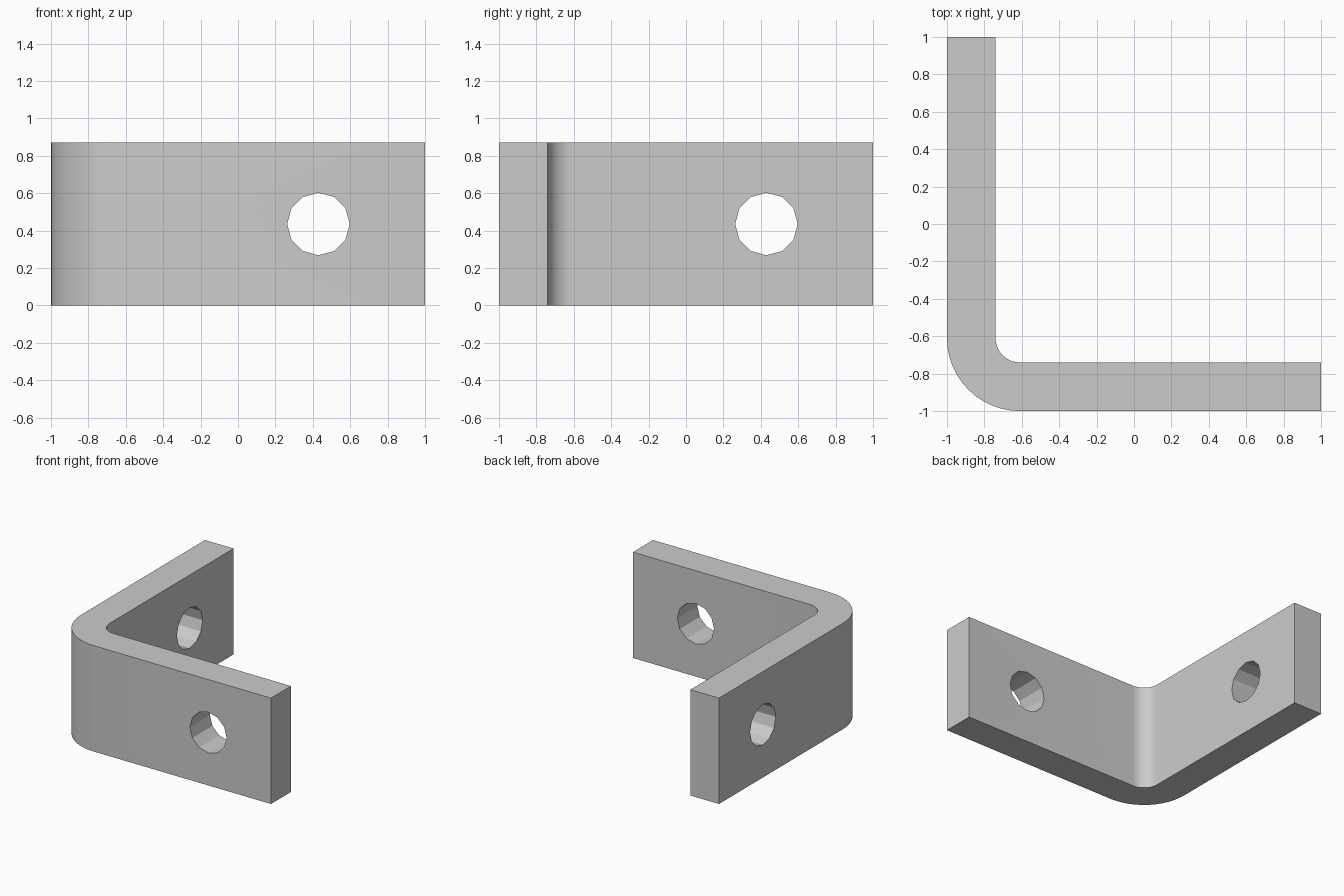
import bpy, bmesh, math
from mathutils import Matrix, Vector

cube = bpy.data.objects.get("Cube")
if cube:
    bpy.data.objects.remove(cube, do_unlink=True)

HEIGHT = 0.87
THICK = 0.26
R_OUT, R_IN = 0.39, 0.13
BEND = -1 + R_OUT            # bend centre in x and y
HOLE_POS, HOLE_R = 0.43, 0.167
STEPS = 12

# Plain grey metal
steel = bpy.data.materials.new("grey_steel")
steel.use_nodes = True
grey = (0.6, 0.6, 0.6, 1)
steel.diffuse_color = grey
steel.node_tree.nodes["Principled BSDF"].inputs["Base Color"].default_value = grey


def arc(radius):
    """Quarter bend from the side leg round to the front leg."""
    angles = [math.pi * (1 + 0.5 * i / STEPS) for i in range(STEPS + 1)]
    return [(BEND + radius * math.cos(a), BEND + radius * math.sin(a)) for a in angles]


def make_object(name, bm):
    mesh = bpy.data.meshes.new(name)
    bmesh.ops.recalc_face_normals(bm, faces=bm.faces)
    bm.to_mesh(mesh)
    bm.free()
    mesh.materials.append(steel)
    obj = bpy.data.objects.new(name, mesh)
    bpy.context.collection.objects.link(obj)
    return obj


# Bent plate: L profile extruded upward
inner = -1 + THICK
profile = [(-1, 1)] + arc(R_OUT) + [(1, -1), (1, inner)] + arc(R_IN)[::-1] + [(inner, 1)]
bm = bmesh.new()
base = bm.faces.new([bm.verts.new((x, y, 0)) for x, y in profile])
top = bmesh.ops.extrude_face_region(bm, geom=[base])["geom"]
bmesh.ops.translate(bm, vec=(0, 0, HEIGHT),
                    verts=[v for v in top if isinstance(v, bmesh.types.BMVert)])
bracket = make_object("angle_bracket", bm)

# Twelve-sided bolt holes, one through each leg
mid = -1 + THICK / 2
for name, axis, pos in (("front_hole_cutter", "X", (HOLE_POS, mid, HEIGHT / 2)),
                        ("side_hole_cutter", "Y", (mid, HOLE_POS, HEIGHT / 2))):
    bm = bmesh.new()
    place = Matrix.Translation(Vector(pos)) @ Matrix.Rotation(math.pi / 2, 4, axis)
    bmesh.ops.create_cone(bm, cap_ends=True, segments=12, radius1=HOLE_R,
                          radius2=HOLE_R, depth=THICK * 2, matrix=place)
    cutter = make_object(name, bm)
    cutter.hide_render = True
    cutter.hide_set(True)
    cut = bracket.modifiers.new(name, "BOOLEAN")
    cut.operation = "DIFFERENCE"
    cut.solver = "EXACT"
    cut.object = cutter

# Apply the holes, then smooth only the bend
bpy.ops.object.select_all(action="DESELECT")
bpy.context.view_layer.objects.active = bracket
bracket.select_set(True)
for mod in list(bracket.modifiers):
    bpy.ops.object.modifier_apply(modifier=mod.name)
for cutter in [o for o in bpy.data.objects if o.name.endswith("_hole_cutter")]:
    bpy.data.objects.remove(cutter, do_unlink=True)
bpy.ops.object.shade_smooth_by_angle(angle=math.radians(20))
